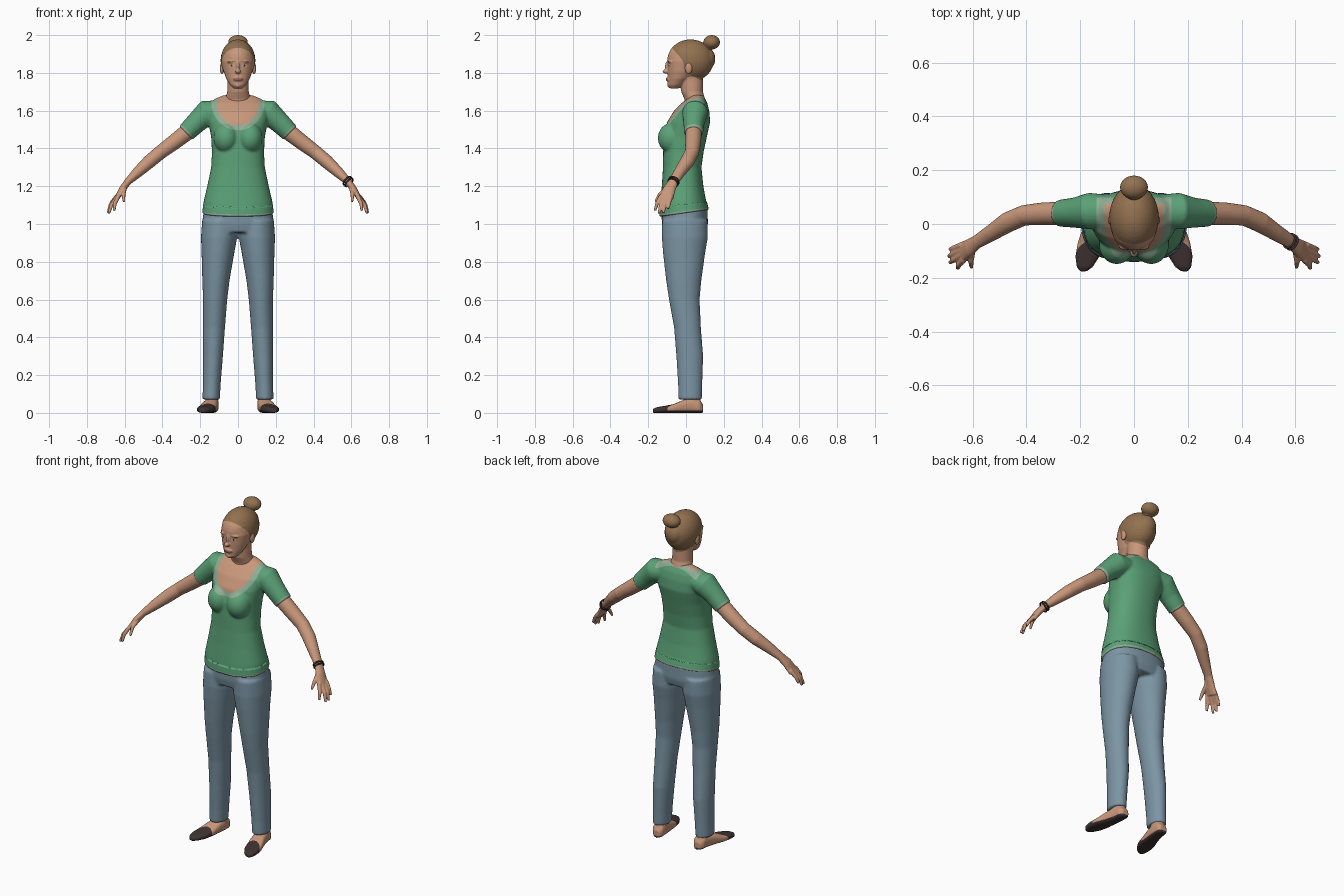
import bpy, bmesh, math
from mathutils import Vector, Matrix

if "Cube" in bpy.data.objects:
    bpy.data.objects.remove(bpy.data.objects["Cube"])


def material(name, rgb):
    m = bpy.data.materials.new(name)
    m.diffuse_color = (*rgb, 1)
    m.use_nodes = True
    m.node_tree.nodes["Principled BSDF"].inputs["Base Color"].default_value = m.diffuse_color
    return m


SKIN = material("skin", (0.58, 0.31, 0.195))
HAIR = material("hair_brown", (0.29, 0.165, 0.08))
GREEN = material("shirt_green", (0.105, 0.36, 0.185))
TRIM = material("trim_grey_green", (0.28, 0.42, 0.30))
DENIM = material("trouser_blue", (0.20, 0.30, 0.37))
DARK = material("shoe_dark", (0.05, 0.033, 0.032))
LIPS = material("lip_rose", (0.38, 0.145, 0.105))
WHITE = material("eye_white", (0.6, 0.52, 0.47))


def loft(bm, pts, rads, u=None, v=None, n=32, p=2.0):
    """Closed tube through pts; rads are (ru, rv); frame fixed or following the path."""
    pts = [Vector(q) for q in pts]
    rings = []
    for i, (c, (ru, rv)) in enumerate(zip(pts, rads)):
        if u:
            a, b = Vector(u), Vector(v)
        else:
            t = (pts[min(i + 1, len(pts) - 1)] - pts[max(i - 1, 0)]).normalized()
            a = t.cross(Vector((0, 1, 0))).normalized()
            b = a.cross(t)
        ring = []
        for k in range(n):
            ca, sa = math.cos(math.tau * k / n), math.sin(math.tau * k / n)
            ca = math.copysign(abs(ca) ** (2 / p), ca)
            sa = math.copysign(abs(sa) ** (2 / p), sa)
            ring.append(bm.verts.new(c + a * ru * ca + b * rv * sa))
        rings.append(ring)
    for r0, r1 in zip(rings, rings[1:]):
        for k in range(n):
            bm.faces.new((r0[k], r0[(k + 1) % n], r1[(k + 1) % n], r1[k]))
    bm.faces.new(rings[0][::-1])
    bm.faces.new(rings[-1])


def stack(bm, rows, p=2.0):
    """Upright loft from rows of (z, cx, cy, rx, ry)."""
    loft(bm, [(r[1], r[2], r[0]) for r in rows], [(r[3], r[4]) for r in rows],
         (1, 0, 0), (0, 1, 0), 40, p)


def ball(bm, c, r):
    m = Matrix.Translation(c) @ Matrix.Diagonal((*r, 1))
    bmesh.ops.create_uvsphere(bm, u_segments=32, v_segments=20, radius=1, matrix=m)


def finish(bm, name, mats, voxel=0, smooth=4):
    """Make the object; fuse overlapping parts into one smooth skin when voxel is set."""
    bmesh.ops.recalc_face_normals(bm, faces=bm.faces[:])
    me = bpy.data.meshes.new(name)
    bm.to_mesh(me)
    bm.free()
    ob = bpy.data.objects.new(name, me)
    bpy.context.collection.objects.link(ob)
    if voxel:
        r = ob.modifiers.new("fuse", 'REMESH')
        r.mode, r.voxel_size = 'VOXEL', voxel
        s = ob.modifiers.new("soften", 'SMOOTH')
        s.factor, s.iterations = 0.5, smooth
        dg = bpy.context.evaluated_depsgraph_get()
        me = bpy.data.meshes.new_from_object(ob.evaluated_get(dg))
        ob.modifiers.clear()
        ob.data = me
        me.name = name
    me.materials.clear()
    for m in mats:
        me.materials.append(m)
    for f in me.polygons:
        f.use_smooth = True
        f.material_index = 0
    return ob


def paint(ob, *rules):
    """For each (index, f): cut the faces along f = 0 and colour the side with f < 0."""
    bm = bmesh.new()
    bm.from_mesh(ob.data)
    for index, f in rules:
        val = {v: f(v.co) for v in bm.verts}
        new = []
        for e in bm.edges[:]:
            a, b = e.verts
            if val[a] * val[b] < 0:
                new.append(bmesh.utils.edge_split(e, a, val[a] / (val[a] - val[b]))[1])
        if new:
            bmesh.ops.connect_verts(bm, verts=new)
        for face in bm.faces:
            if f(face.calc_center_median()) < 0:
                face.material_index = index
    for face in bm.faces:
        face.smooth = True
    bm.to_mesh(ob.data)
    bm.free()


# Shirt: torso, bust and sleeves
bm = bmesh.new()
stack(bm, [(z, 0, cy, rx, ry) for z, cy, rx, ry in (
    (1.05, -.01, .19, .132), (1.12, -.016, .182, .121), (1.2, -.018, .163, .11),
    (1.3, -.02, .142, .102), (1.38, -.014, .138, .107), (1.46, -.004, .142, .114),
    (1.54, .014, .157, .114), (1.6, .03, .167, .093), (1.64, .045, .152, .068),
    (1.665, .055, .118, .045), (1.682, .06, .075, .03))], 2.3)
for s in (-1, 1):
    ball(bm, (s * .064, -.076, 1.455), (.066, .073, .08))
    loft(bm, [(s * .09, .048, 1.6), (s * .165, .048, 1.59), (s * .22, .042, 1.537),
              (s * .276, .04, 1.482)], [(.055, .06), (.068, .068), (.056, .056), (.05, .05)])
shirt = finish(bm, "shirt", [GREEN, TRIM, SKIN], .0065, 5)
for v in shirt.data.vertices:  # hem rises towards the back
    v.co.z += .14 * v.co.y * min(1, max(0, (1.2 - v.co.z) / .13)) + (.008 if v.co.z < 1.1 else 0)


def scoop(w, h, back):
    return lambda c: max(math.hypot(c.x / w, min(0, c.z - 1.64) / h) - 1, c.y - back)


paint(shirt, (1, lambda c: c.z - .14 * c.y - 1.071),
      (1, lambda c: max(-.838 - abs(c.x) * .72 + c.z * .69, .21 - abs(c.x))),
      (1, scoop(.14, .143, .098)), (2, scoop(.11, .117, .075)))

# Trousers: hips and two legs
bm = bmesh.new()
stack(bm, [(.955, 0, -.006, .186, .112), (1.0, 0, -.006, .19, .122),
           (1.085, 0, -.008, .18, .122)], 2.3)
for s in (-1, 1):
    stack(bm, [(z, s * cx, cy, rx, ry) for z, cx, cy, rx, ry in (
        (1.02, .098, -.006, .092, .12), (.93, .1, -.006, .096, .122),
        (.85, .106, -.01, .087, .112), (.7, .117, -.012, .072, .093),
        (.6, .121, -.009, .064, .081), (.45, .127, .008, .058, .071),
        (.3, .133, .02, .053, .071), (.15, .139, .022, .047, .064), (.07, .142, .022, .046, .062))])
finish(bm, "trousers", [DENIM], .0075, 5)

# Feet in dark-toed flat shoes
bm = bmesh.new()
for s in (-1, 1):
    rows = ((.09, .135, .02, .045), (.072, .137, .034, .07), (.03, .14, .038, .078),
            (-.02, .15, .042, .066), (-.07, .162, .047, .045), (-.12, .173, .045, .036),
            (-.16, .183, .03, .029), (-.176, .188, .012, .02))
    loft(bm, [(s * x, y, h / 2) for y, x, w, h in rows], [(w, h / 2) for y, x, w, h in rows],
         (1, 0, 0), (0, 0, 1), 32, 2.8)
    stack(bm, [(.04, s * .138, .038, .034, .042), (.12, s * .139, .03, .034, .042)])
feet = finish(bm, "feet_and_shoes", [SKIN, DARK], .005, 3)
paint(feet, (1, lambda c: min(c.z - .013, c.y + .06 + 12 * (abs(c.x) - .157) ** 2)))

# Arms and hands
bm = bmesh.new()
for s in (-1, 1):
    def limb(pts, rads, n=24):
        loft(bm, [(s * x, y, z) for x, y, z in pts], rads, n=n)
    limb([(.23, .04, 1.523), (.275, .04, 1.482), (.34, .038, 1.432), (.41, .032, 1.38),
          (.47, .006, 1.33), (.53, -.033, 1.275), (.583, -.066, 1.224), (.612, -.088, 1.185),
          (.64, -.104, 1.138)],
         [(.043, .042), (.044, .043), (.041, .042), (.037, .038), (.036, .038),
          (.029, .031), (.019, .026), (.018, .033), (.013, .038)])
    for root, mid, tip in (
            ((.632, -.132, 1.15), (.652, -.153, 1.108), (.655, -.165, 1.07)),
            ((.638, -.114, 1.145), (.67, -.133, 1.1), (.684, -.144, 1.056)),
            ((.64, -.096, 1.145), (.676, -.113, 1.1), (.688, -.12, 1.058)),
            ((.64, -.078, 1.15), (.67, -.09, 1.112), (.684, -.094, 1.08)),
            ((.598, -.09, 1.195), (.606, -.138, 1.158), (.604, -.162, 1.118))):
        limb((root, mid, tip), [(.0115, .0115), (.0105, .0105), (.007, .007)], 16)
finish(bm, "arms_and_hands", [SKIN], .0045, 2)

# Bracelet on one wrist
along = Vector((.055, -.034, -.052))
for k in (0, 1):
    bpy.ops.mesh.primitive_torus_add(
        major_radius=.0275, minor_radius=.0045, major_segments=32, minor_segments=10,
        location=Vector((.578, -.063, 1.229)) + along * .17 * k,
        rotation=along.to_track_quat('Z', 'Y').to_euler())
    ring = bpy.context.object
    ring.name = f"bracelet_{k + 1}"
    ring.data.materials.append(DARK)
    bpy.ops.object.shade_smooth()

# Head and neck
bm = bmesh.new()
ball(bm, (0, .024, 1.866), (.092, .123, .111))
ball(bm, (0, .115, 1.875), (.05, .04, .055))
stack(bm, [(z, 0, cy, rx, ry) for z, cy, rx, ry in (
    (1.718, -.062, .024, .024), (1.735, -.053, .042, .044), (1.77, -.034, .063, .062),
    (1.81, -.018, .077, .079), (1.86, -.01, .085, .089), (1.91, .0, .08, .088))])
stack(bm, [(z, 0, cy, rx, ry) for z, cy, rx, ry in (
    (1.6, .05, .068, .055), (1.66, .047, .066, .055), (1.7, .032, .057, .057),
    (1.76, .03, .056, .06), (1.83, .025, .06, .06))])
ball(bm, (0, -.104, 1.808), (.015, .02, .012))          # nose
ball(bm, (0, -.097, 1.832), (.009, .015, .032))         # nose bridge
ball(bm, (0, -.09, 1.767), (.028, .018, .013))          # mouth
ball(bm, (0, -.08, 1.734), (.02, .02, .014))            # chin
for s in (-1, 1):
    ball(bm, (s * .032, -.083, 1.858), (.026, .014, .007))   # brow ridge
head = finish(bm, "head", [SKIN, HAIR, WHITE, DARK, LIPS], .004, 3)

HAIRLINE = ((-.3, 1.937), (-.078, 1.937), (-.02, 1.87), (0, 1.805), (.03, 1.785),
            (.1, 1.752), (.4, 1.752))


def hair_rule(c):
    for (y0, z0), (y1, z1) in zip(HAIRLINE, HAIRLINE[1:]):
        if y0 <= c.y <= y1:
            return z0 + (z1 - z0) * (c.y - y0) / (y1 - y0) - c.z
    return 1


def oval(x, z, rx, rz):
    return lambda c: max(math.hypot((abs(c.x) - x) / rx, (c.z - z) / rz) - 1, c.y * 10 + .3)


paint(head, (1, hair_rule), (1, oval(.034, 1.859, .02, .003)), (2, oval(.034, 1.838, .014, .0055)),
      (3, oval(.034, 1.838, .0055, .0055)), (4, oval(0, 1.767, .026, .008)))

# Ears
bm = bmesh.new()
for s in (-1, 1):
    ball(bm, (s * .085, .014, 1.825), (.011, .019, .03))
finish(bm, "ears", [SKIN])

# Hair bun with its tie
bm = bmesh.new()
ball(bm, (0, .136, 1.962), (.052, .044, .038))
loft(bm, [(0, .08, 1.91), (0, .125, 1.95)], [(.034, .036), (.026, .028)])
finish(bm, "hair_bun", [HAIR], .004, 3)
